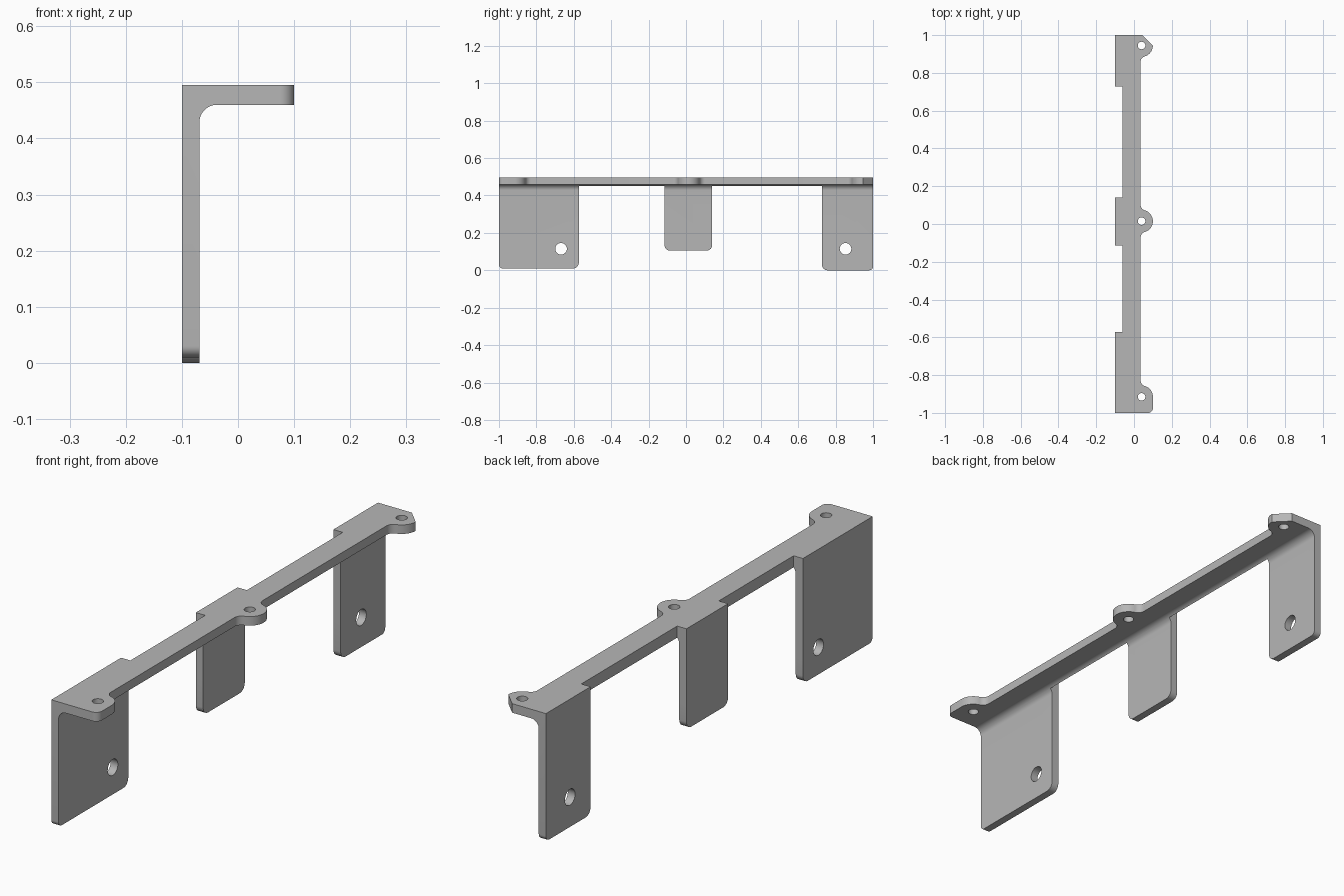
import bpy
import bmesh
from math import radians, cos, sin, acos, degrees, sqrt

if "Cube" in bpy.data.objects:
    bpy.data.objects.remove(bpy.data.objects["Cube"], do_unlink=True)

HEIGHT = 0.495
PLATE = 0.035
WALL_X = -0.069          # inner face of the legs
BACK_X, STRIP_BACK, STRIP_FRONT = -0.1, -0.06, 0.035
LOBE_X, LOBE_R, BLEND_R = 0.04, 0.06, 0.03
LEGS = [(-1, -0.573, 0.01), (-0.115, 0.14, 0.105), (0.727, 1, 0)]  # y from, y to, bottom
TABS = [-0.915, 0.015, 0.945]
LEG_HOLES = [(-0.668, 0.115), (0.853, 0.115)]


def arc(cx, cy, r, start, end, steps=12):
    angles = [radians(start + (end - start) * i / steps) for i in range(steps + 1)]
    return [(cx + r * cos(a), cy + r * sin(a)) for a in angles]


def prism(name, outline, axis, low, high):
    """Extrude a closed 2D outline along the named axis."""
    place = {"x": lambda p, d: (d, p[0], p[1]),
             "y": lambda p, d: (p[0], d, p[1]),
             "z": lambda p, d: (p[0], p[1], d)}[axis]
    bm = bmesh.new()
    face = bm.faces.new([bm.verts.new(place(p, low)) for p in outline])
    grown = bmesh.ops.extrude_face_region(bm, geom=[face])["geom"]
    for v in grown:
        if isinstance(v, bmesh.types.BMVert):
            v.co["xyz".index(axis)] = high
    bmesh.ops.recalc_face_normals(bm, faces=bm.faces)
    mesh = bpy.data.meshes.new(name)
    bm.to_mesh(mesh)
    bm.free()
    obj = bpy.data.objects.new(name, mesh)
    bpy.context.collection.objects.link(obj)
    return obj


def combine(target, tool, operation):
    mod = target.modifiers.new("cut", "BOOLEAN")
    mod.operation, mod.solver, mod.object = operation, "EXACT", tool
    bpy.context.view_layer.objects.active = target
    bpy.ops.object.modifier_apply(modifier=mod.name)
    bpy.data.objects.remove(tool, do_unlink=True)


# Angle section with a filleted inner corner
under = HEIGHT - PLATE
fillet = 0.032
section = [(BACK_X, -0.1), (WALL_X, -0.1)]
section += arc(WALL_X + fillet, under - fillet, fillet, 180, 90)
section += [(0.2, under), (0.2, HEIGHT), (BACK_X, HEIGHT)]
bracket = prism("mounting_bracket", section, "y", -1.1, 1.1)

# Plan outline: strip with three screw tabs and notches between the legs
dx = STRIP_FRONT + BLEND_R - LOBE_X
reach = LOBE_R + BLEND_R
dy = sqrt(reach ** 2 - dx ** 2)
turn = degrees(acos(dx / reach))


def tab_start(y):
    return arc(STRIP_FRONT + BLEND_R, y - dy, BLEND_R, 180, 180 - turn)[:-1]


def tab_end(y):
    return arc(STRIP_FRONT + BLEND_R, y + dy, BLEND_R, turn - 180, -180)[1:]


front, middle, back = TABS
plan = [(-0.12, -1.05), (0.075, -1.05)] + arc(0.075, -0.975, 0.025, -90, 0)
plan += arc(LOBE_X, front, LOBE_R, 0, turn) + tab_end(front)
plan += tab_start(middle) + arc(LOBE_X, middle, LOBE_R, -turn, turn, 20) + tab_end(middle)
plan += tab_start(back) + arc(LOBE_X, back, LOBE_R, -turn, 0)
plan += [(-0.005, 1.05), (-0.12, 1.05)]
for upper, lower in ((LEGS[2], LEGS[1]), (LEGS[1], LEGS[0])):
    plan += [(-0.12, upper[0]), (STRIP_BACK, upper[0]),
             (STRIP_BACK, lower[1]), (-0.12, lower[1])]
combine(bracket, prism("plan_tool", plan, "z", -0.2, 0.6), "INTERSECT")

# Side outline: three legs of different length with rounded corners
side = [(-1, 0.6)]
for y0, y1, z in LEGS:
    r0 = 0.02 if y0 == -1 else 0.03
    r1 = 0.02 if y1 == 1 else 0.03
    gap = 0.02              # lies inside the notches
    if y0 > -1:
        side.append((y0 - gap, 0.4))
        side.append((y0 - gap, z + 0.2))
        side.append((y0, z + 0.2))
    side += arc(y0 + r0, z + r0, r0, 180, 270, 8)
    side += arc(y1 - r1, z + r1, r1, 270, 360, 8)
    if y1 < 1:
        side += [(y1, z + 0.2), (y1 + gap, z + 0.2), (y1 + gap, 0.4)]
side.append((1, 0.6))
combine(bracket, prism("side_tool", side, "x", -0.3, 0.3), "INTERSECT")

# Screw holes in tabs and legs
for y in TABS:
    hole = arc(LOBE_X, y, 0.02, 0, 360, 32)[:-1]
    combine(bracket, prism("tab_hole", hole, "z", 0.4, 0.6), "DIFFERENCE")
for y, z in LEG_HOLES:
    hole = arc(y, z, 0.031, 0, 360, 32)[:-1]
    combine(bracket, prism("leg_hole", hole, "x", -0.2, 0), "DIFFERENCE")

# Plain grey finish
grey = bpy.data.materials.new("plain_grey")
grey.use_nodes = True
colour = (0.47, 0.47, 0.47, 1)
grey.diffuse_color = colour
grey.node_tree.nodes["Principled BSDF"].inputs["Base Color"].default_value = colour
bracket.data.materials.clear()
bracket.data.materials.append(grey)

bpy.ops.object.select_all(action="DESELECT")
bracket.select_set(True)
bpy.context.view_layer.objects.active = bracket
bpy.ops.object.shade_smooth_by_angle(angle=radians(30))
